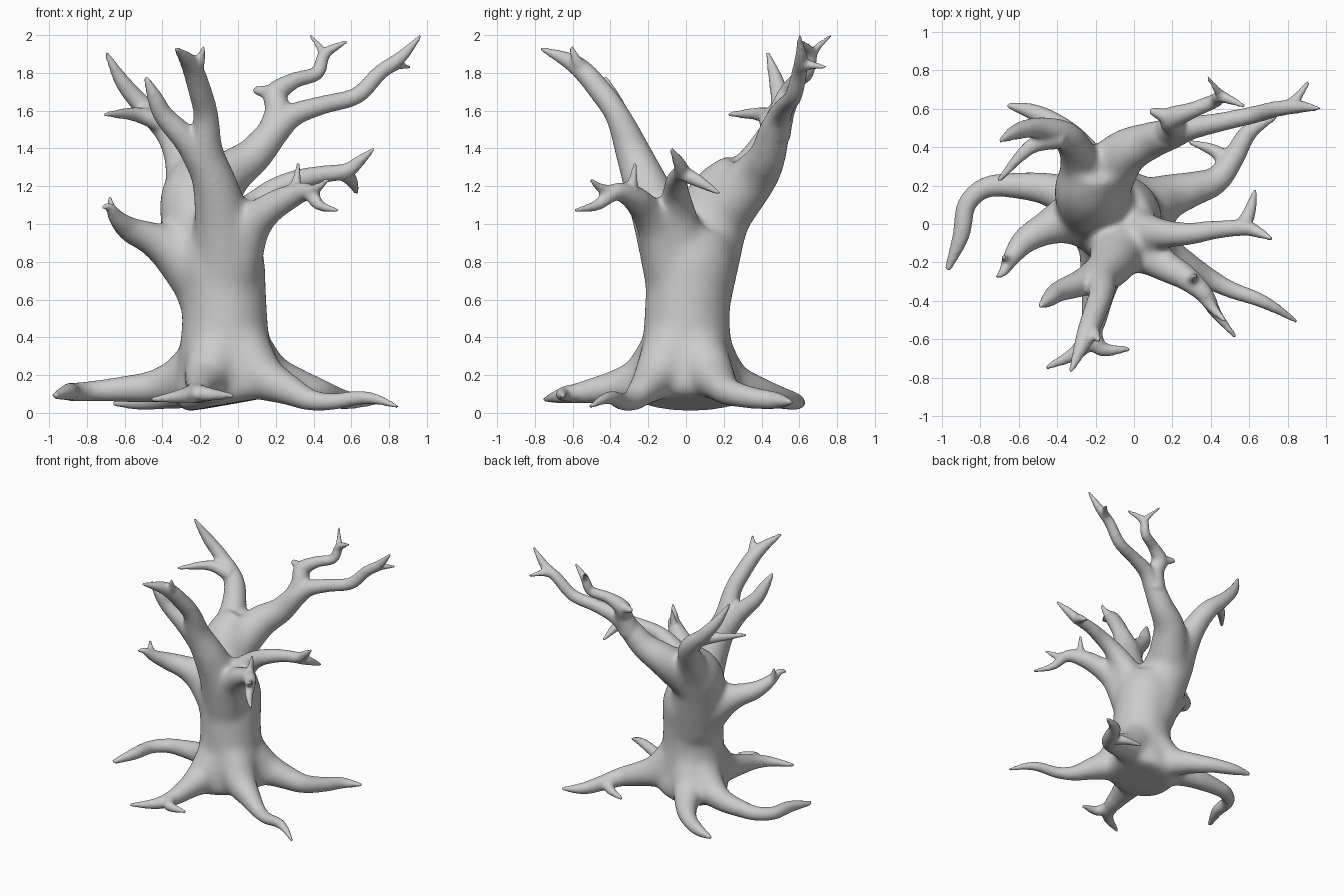
import bpy, bmesh, math
from mathutils import Vector

bm = bmesh.new()


def spline(pts, steps=5):
    """Catmull-Rom through (x, y, z, radius) points."""
    p = [Vector(q) for q in pts]
    p = [2 * p[0] - p[1]] + p + [2 * p[-1] - p[-2]]
    out = []
    for i in range(1, len(p) - 2):
        a, b, c, d = p[i - 1:i + 3]
        for s in range(steps):
            t = s / steps
            out.append(0.5 * (2 * b + (c - a) * t + (2 * a - 5 * b + 4 * c - d) * t * t
                              + (3 * b - a - 3 * c + d) * t ** 3))
    return out + [p[-2]]


def limb(*pts, sides=14):
    """Tapered closed tube along a curved path."""
    path = spline(pts)
    pos = [q.to_3d() for q in path]
    rings, side = [], Vector((0.31, 0.9, 0.2))
    for i, q in enumerate(path):
        tan = (pos[min(i + 1, len(pos) - 1)] - pos[max(i - 1, 0)]).normalized()
        side = (side - tan * side.dot(tan)).normalized()
        up = tan.cross(side)
        r = max(q.w, 0.01)
        rings.append([bm.verts.new(pos[i] + r * (side * math.cos(a) + up * math.sin(a)))
                      for a in (k * math.tau / sides for k in range(sides))])
    for lo, hi in zip(rings, rings[1:]):
        for k in range(sides):
            n = (k + 1) % sides
            bm.faces.new((lo[k], lo[n], hi[n], hi[k]))
    bm.faces.new(rings[0][::-1])
    bm.faces.new(rings[-1])


# Trunk
limb((-.05, .01, .045, .24), (-.06, .01, .11, .275), (-.06, 0, .22, .262), (-.07, .005, .35, .24),
     (-.07, .005, .5, .228), (-.08, .015, .65, .23), (-.1, .03, .8, .24), (-.13, .06, .95, .2), sides=24)

# Back main limb
limb((-.12, .04, .6, .2), (-.16, .08, .8, .205), (-.21, .13, 1.0, .2),
     (-.23, .2, 1.15, .183), (-.2, .31, 1.28, .13))
# Back left fork and side prong
limb((-.25, .21, 1.11, .15), (-.29, .36, 1.32, .1), (-.36, .46, 1.48, .077),
     (-.5, .5, 1.62, .055), (-.61, .48, 1.75, .042), (-.7, .43, 1.91, .012))
limb((-.38, .45, 1.53, .06), (-.54, .4, 1.58, .04), (-.71, .22, 1.58, .013))
# Back right fork, long bough
limb((-.18, .2, 1.08, .17), (-.06, .36, 1.25, .13), (.08, .43, 1.36, .1), (.2, .47, 1.5, .08),
     (.3, .5, 1.58, .062), (.45, .53, 1.63, .05), (.63, .57, 1.68, .046),
     (.75, .6, 1.8, .042), (.86, .61, 1.88, .035), (.97, .6, 2.0, .01))
limb((.8, .61, 1.83, .035), (.85, .66, 1.84, .025), (.91, .74, 1.83, .012))
# Back right fork, crooked upper bough
limb((.18, .47, 1.47, .085), (.21, .51, 1.6, .068), (.2, .55, 1.69, .062), (.3, .59, 1.76, .044),
     (.42, .64, 1.8, .038), (.46, .66, 1.9, .032), (.58, .61, 1.97, .011))
limb((.46, .66, 1.89, .03), (.43, .7, 1.94, .02), (.38, .77, 2.0, .011))
limb((.21, .54, 1.69, .05), (.14, .57, 1.7, .035), (.08, .59, 1.71, .018))

# Front main limb
limb((-.07, -.04, .65, .17), (-.08, -.12, .97, .155), (-.115, -.2, 1.18, .127),
     (-.17, -.28, 1.38, .095), (-.17, -.36, 1.57, .067), (-.2, -.45, 1.7, .062),
     (-.25, -.58, 1.84, .052), (-.33, -.77, 1.93, .012))
limb((-.23, -.54, 1.8, .045), (-.2, -.58, 1.87, .028), (-.18, -.61, 1.94, .012))
limb((-.15, -.23, 1.26, .1), (-.26, -.3, 1.43, .075), (-.39, -.35, 1.57, .055),
     (-.44, -.39, 1.67, .042), (-.49, -.43, 1.78, .013))

# Left low branch
limb((-.15, .04, .7, .2), (-.31, .03, .84, .15), (-.45, -.02, .92, .095),
     (-.57, -.09, .97, .068), (-.64, -.18, 1.03, .045), (-.68, -.25, 1.09, .025),
     (-.72, -.28, 1.09, .011))
limb((-.64, -.18, 1.03, .035), (-.67, -.18, 1.09, .022), (-.68, -.17, 1.15, .011))

# Right front branch
limb((-.03, -.07, .74, .15), (.05, -.14, .96, .118), (.15, -.21, 1.07, .088),
     (.27, -.28, 1.14, .066), (.37, -.37, 1.17, .047), (.43, -.47, 1.1, .03), (.53, -.59, 1.07, .012))
limb((.36, -.37, 1.17, .04), (.42, -.45, 1.19, .026), (.48, -.51, 1.24, .011))
limb((.29, -.29, 1.15, .045), (.31, -.28, 1.23, .026), (.32, -.27, 1.33, .01))
# Right branch
limb((-.03, -.02, .8, .15), (.05, -.04, 1.02, .11), (.16, -.05, 1.15, .08), (.28, -.05, 1.22, .062),
     (.43, -.03, 1.26, .048), (.57, -.02, 1.28, .042), (.64, -.04, 1.33, .032), (.72, -.08, 1.4, .011))
limb((.56, -.02, 1.27, .042), (.6, .06, 1.23, .035), (.63, .18, 1.16, .012))

# Left root
limb((-.1, .04, .33, .18), (-.28, .12, .19, .135), (-.45, .18, .14, .088), (-.62, .2, .125, .067),
     (-.77, .19, .115, .055), (-.87, .1, .11, .05), (-.9, -.06, .11, .045), (-.97, -.24, .09, .018))
# Back left root
limb((-.1, .08, .33, .17), (-.18, .22, .17, .125), (-.27, .38, .11, .085), (-.38, .5, .08, .06),
     (-.52, .58, .06, .045), (-.66, .62, .05, .016))
# Front root with two toes
limb((-.1, -.06, .36, .17), (-.16, -.22, .19, .13), (-.19, -.38, .14, .088), (-.22, -.54, .11, .06),
     (-.29, -.66, .09, .042), (-.46, -.75, .07, .013))
limb((-.22, -.55, .11, .05), (-.17, -.65, .1, .04), (-.02, -.65, .09, .013))
# Front right root
limb((0, -.06, .36, .17), (.12, -.15, .2, .13), (.26, -.22, .125, .088), (.38, -.28, .07, .058),
     (.5, -.34, .06, .045), (.64, -.39, .08, .038), (.74, -.44, .07, .028), (.85, -.51, .03, .011))
# Back right root with spur
limb((0, .04, .36, .17), (.15, .13, .21, .13), (.3, .18, .15, .095), (.43, .23, .11, .072),
     (.52, .35, .08, .058), (.6, .48, .065, .045), (.74, .56, .055, .014))
limb((.49, .31, .08, .05), (.42, .38, .06, .035), (.28, .43, .045, .013))

# Fuse everything into one skin
bmesh.ops.recalc_face_normals(bm, faces=bm.faces)
mesh = bpy.data.meshes.new("tree")
bm.to_mesh(mesh)
bm.free()
tree = bpy.data.objects.new("tree", mesh)
bpy.context.collection.objects.link(tree)
remesh = tree.modifiers.new("fuse", 'REMESH')
remesh.mode = 'VOXEL'
remesh.voxel_size = 0.012
remesh.use_smooth_shade = True
tree.data = bpy.data.meshes.new_from_object(tree.evaluated_get(bpy.context.evaluated_depsgraph_get()))
tree.modifiers.clear()

# Blend joints: strongly around the trunk, lightly on the thin ends
core = tree.vertex_groups.new(name="trunk_area")
for v in tree.data.vertices:
    c = v.co
    axis = Vector((-.07, 0)).lerp(Vector((-.12, .12)), min(max((c.z - .8) / .4, 0), 1))
    w = min(1, max(0, (.5 - (c.xy - axis).length) / .2)) * min(1, max(0, (1.5 - c.z) / .25))
    if w > 0:
        core.add([v.index], w, 'REPLACE')
wide = tree.modifiers.new("blend_trunk", 'SMOOTH')
wide.vertex_group = core.name
wide.factor = 0.5
wide.iterations = 90
fine = tree.modifiers.new("blend_all", 'SMOOTH')
fine.factor = 0.5
fine.iterations = 8
